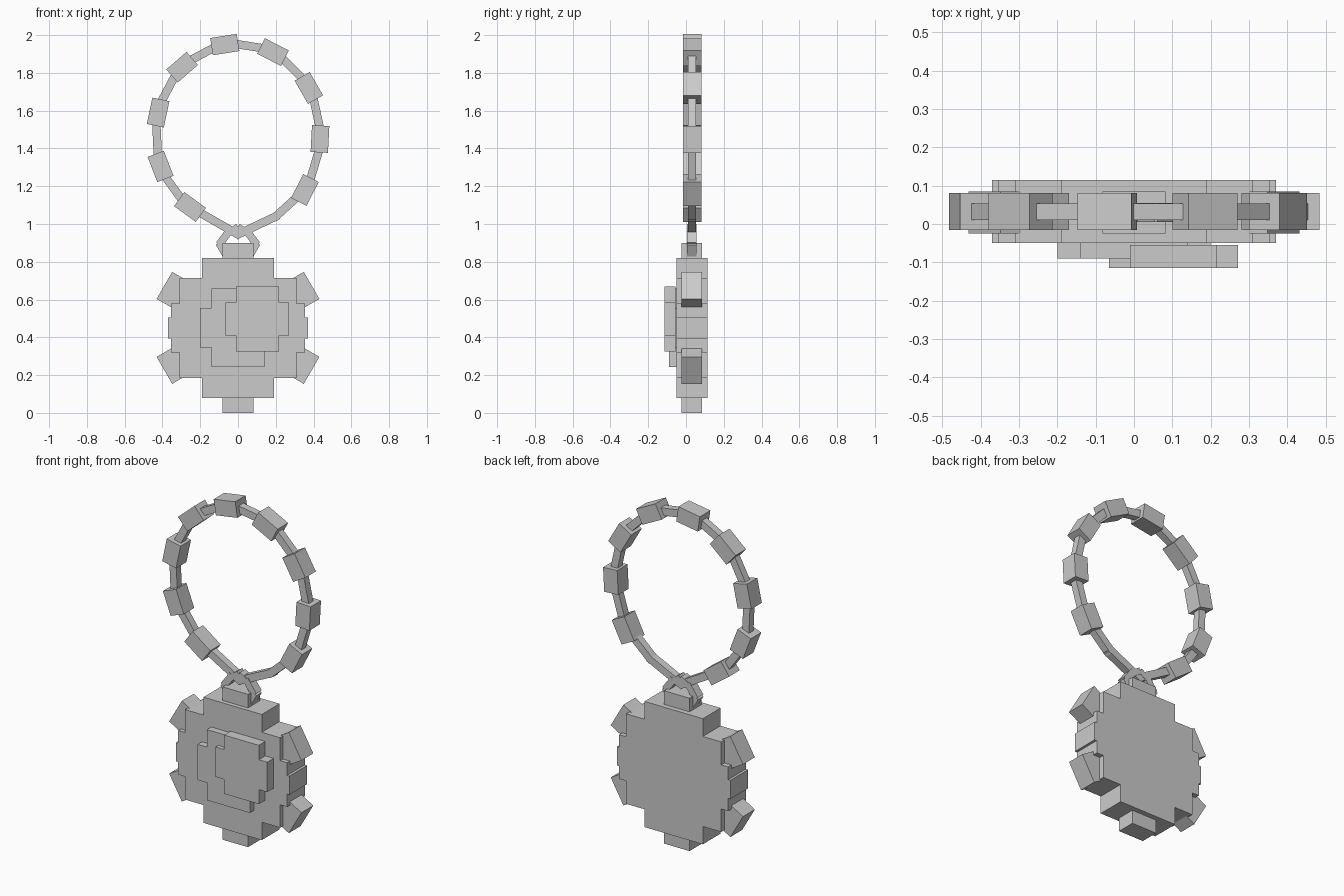
import bpy, bmesh, math
from mathutils import Vector, Matrix

if "Cube" in bpy.data.objects:
    bpy.data.objects.remove(bpy.data.objects["Cube"])

grey = bpy.data.materials.new("plain grey")
grey.diffuse_color = (0.6, 0.6, 0.6, 1)
grey.use_nodes = True
grey.node_tree.nodes["Principled BSDF"].inputs["Base Color"].default_value = grey.diffuse_color


def finish(name, bm):
    bmesh.ops.recalc_face_normals(bm, faces=bm.faces)
    me = bpy.data.meshes.new(name)
    bm.to_mesh(me)
    bm.free()
    me.materials.append(grey)
    ob = bpy.data.objects.new(name, me)
    bpy.context.collection.objects.link(ob)
    return ob


def box(name, x, z, length, thick, y0, y1, tilt):
    """Box in the xz plane, its length turned by tilt degrees."""
    bm = bmesh.new()
    m = (Matrix.Translation((x, (y0 + y1) / 2, z))
         @ Matrix.Rotation(-math.radians(tilt), 4, 'Y')
         @ Matrix.Diagonal((length, y1 - y0, thick, 1)))
    bmesh.ops.create_cube(bm, size=1, matrix=m)
    return finish(name, bm)


def strut(name, a, b, thick, y0, y1, bulge=0.0, extra=0.0):
    """Box running from point a to point b."""
    a, b = Vector(a), Vector(b)
    mid, d = (a + b) / 2, b - a
    out = (mid - Vector((0, 1.47))).normalized() * bulge
    box(name, mid.x + out.x, mid.y + out.y, d.length + extra, thick, y0, y1,
        math.degrees(math.atan2(d.y, d.x)))


def stepped_disc(name, cx, cz, steps, y0, y1):
    """Extruded blocky disc; steps are (half width, half height), widest first."""
    quarter = []
    for i, (w, h) in enumerate(steps):
        if i:
            quarter.append((w, steps[i - 1][1]))
        quarter.append((w, h))
    pts = quarter + [(-x, z) for x, z in reversed(quarter)]
    pts += [(-x, -z) for x, z in quarter] + [(x, -z) for x, z in reversed(quarter)]
    bm = bmesh.new()
    f = bm.faces.new([bm.verts.new((cx + x, y0, cz + z)) for x, z in pts])
    ext = bmesh.ops.extrude_face_region(bm, geom=[f])
    vs = [g for g in ext['geom'] if isinstance(g, bmesh.types.BMVert)]
    bmesh.ops.translate(bm, verts=vs, vec=(0, y1 - y0, 0))
    finish(name, bm)


# Medallion body and the two overlapping front plates
stepped_disc("medallion_body", 0, 0.45,
             [(0.37, 0.055), (0.355, 0.13), (0.31, 0.265), (0.19, 0.37)], -0.05, 0.115)
stepped_disc("lower_plate", 0, 0.45, [(0.2, 0.105), (0.14, 0.208)], -0.09, -0.045)
stepped_disc("upper_plate", 0.103, 0.497, [(0.168, 0.088), (0.113, 0.173)], -0.115, -0.055)

# Six tabs around the rim
for i in range(6):
    a = math.radians(30 + 60 * i)
    box(f"rim_tab_{i}", 0.37 * math.cos(a), 0.45 + 0.37 * math.sin(a),
        0.165, 0.16, -0.025, 0.085, math.degrees(a) - 90)

# Bail joining medallion and chain
for s, side in ((-1, "left"), (1, "right")):
    strut(f"bail_lower_{side}", (s * 0.06, 0.83), (s * 0.1, 0.9), 0.04, 0.005, 0.055)
    strut(f"bail_upper_{side}", (s * 0.1, 0.89), (s * 0.045, 0.965), 0.04, 0.005, 0.055)
    strut(f"bail_top_{side}", (s * 0.06, 0.945), (0, 0.985), 0.035, 0.005, 0.055)

# Chain beads: x, z, tilt
beads = [(0.354, 1.18, 63), (0.434, 1.45, 87), (0.375, 1.72, -60),
         (0.185, 1.91, -27), (-0.07, 1.95, 9), (-0.296, 1.83, 41),
         (-0.423, 1.59, 78), (-0.41, 1.305, -69), (-0.254, 1.09, -36)]
for i, (x, z, t) in enumerate(beads):
    box(f"chain_bead_{i}", x, z, 0.142, 0.092, -0.016, 0.081, t)

# Thin links between the beads, meeting at the bail
path = [(0, 0.945), (0.2, 1.04)] + [(x, z) for x, z, t in beads] + [(0, 0.945)]
for i, (a, b) in enumerate(zip(path, path[1:])):
    inner = 2 <= i <= 9
    strut(f"chain_link_{i}", a, b, 0.044, 0.01, 0.053,
          0.012 if inner else 0, 0 if inner else 0.03)
